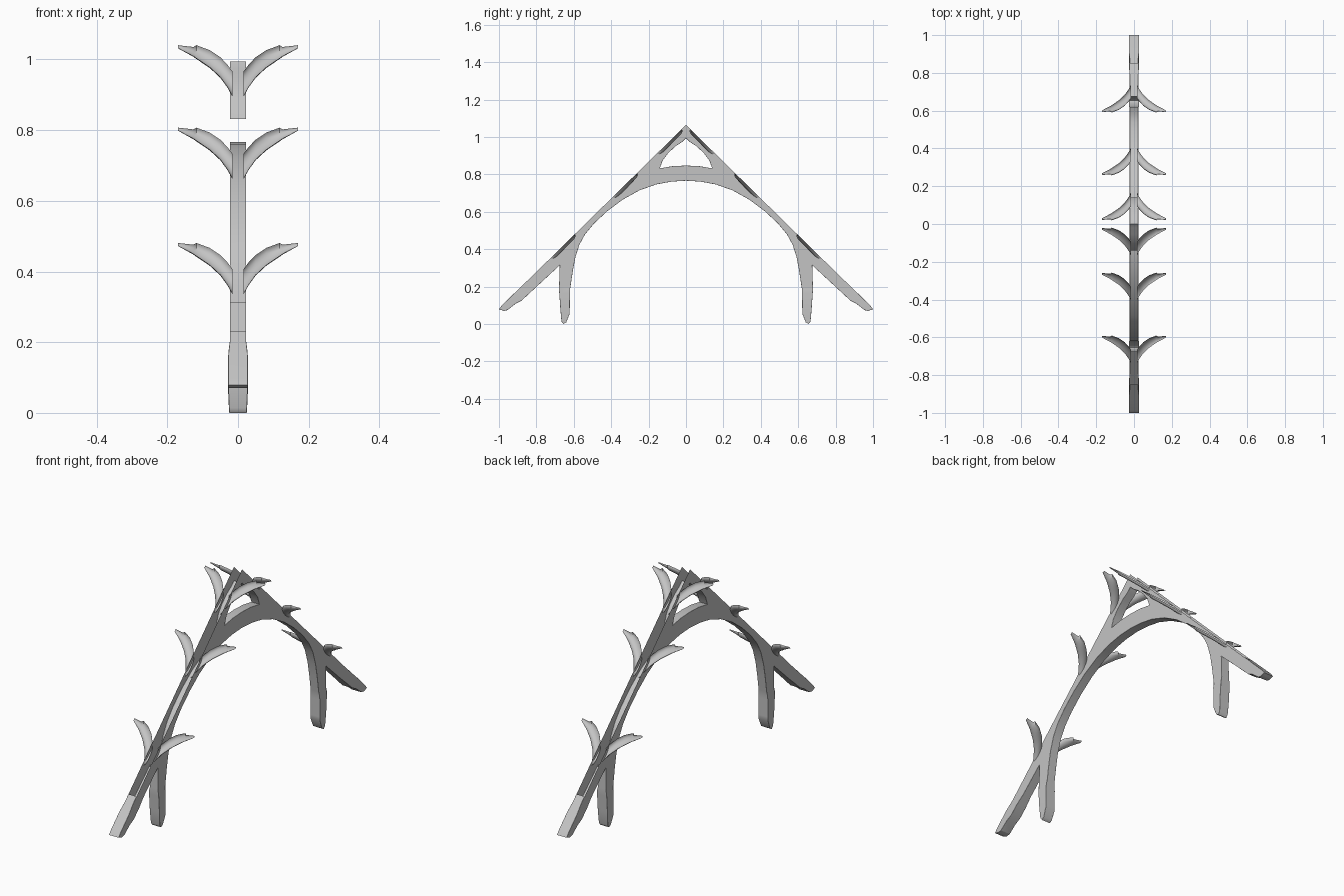
import bpy, bmesh
from math import pi, sin, cos, radians
from mathutils import Vector

cube = bpy.data.objects.get("Cube")
if cube:
    bpy.data.objects.remove(cube, do_unlink=True)

grey = bpy.data.materials.new("pale_grey")
grey.use_nodes = True
COLOUR = (0.55, 0.55, 0.55, 1)
grey.diffuse_color = COLOUR
grey.node_tree.nodes["Principled BSDF"].inputs["Base Color"].default_value = COLOUR

HALF = 0.023      # half thickness of the frame
APEX = 1.07       # ridge height
SLOPE = 0.98


def slope_z(y):
    return APEX - SLOPE * y


def add_object(name, bm):
    mesh = bpy.data.meshes.new(name)
    bm.to_mesh(mesh)
    bm.free()
    mesh.materials.append(grey)
    obj = bpy.data.objects.new(name, mesh)
    bpy.context.collection.objects.link(obj)
    bpy.ops.object.select_all(action='DESELECT')
    obj.select_set(True)
    bpy.context.view_layer.objects.active = obj
    bpy.ops.object.shade_smooth_by_angle(angle=radians(40))
    return obj


# Half outline of the frame in y, z
tail_top = [(0.85, slope_z(0.85)), (0.985, 0.105), (1.0, 0.085)]
tail_under = [(0.975, 0.076), (0.955, 0.08), (0.91, 0.115), (0.88, 0.13)]
leg = [(0.675, 0.32), (0.679, 0.19), (0.672, 0.09), (0.666, 0.02), (0.655, 0.006),
       (0.64, 0.015), (0.622, 0.06), (0.62, 0.19)]
arch = [(0.605, 0.29), (0.592, 0.36), (0.57, 0.43), (0.54, 0.485), (0.49, 0.545),
        (0.42, 0.61), (0.34, 0.67), (0.25, 0.72), (0.16, 0.752), (0.08, 0.767), (0, 0.772)]
opening = [(0, 0.853), (0.07, 0.85), (0.14, 0.838), (0.125, 0.88), (0.095, 0.92),
           (0.055, 0.957), (0.02, 0.98), (0, 1.0)]
outline = [(0, APEX)] + tail_top + tail_under + leg + arch + opening

# Extrude one half, leaving the roof edge open, then mirror it to the back
bm = bmesh.new()
face = bm.faces.new([bm.verts.new((-HALF, y, z)) for y, z in outline])
new = bmesh.ops.extrude_face_region(bm, geom=[face], use_keep_orig=True)["geom"]
bmesh.ops.translate(bm, vec=(2 * HALF, 0, 0), verts=[v for v in new if isinstance(v, bmesh.types.BMVert)])
open_faces = []
for f in bm.faces:
    if len(f.verts) == 4:
        at_centre = all(abs(v.co.y) < 1e-5 for v in f.verts)
        on_roof = all(abs(v.co.z - slope_z(v.co.y)) < 1e-4 and v.co.y < 0.86 for v in f.verts)
        if at_centre or on_roof:
            open_faces.append(f)
bmesh.ops.delete(bm, geom=open_faces, context='FACES')
bmesh.ops.mirror(bm, geom=bm.verts[:] + bm.edges[:] + bm.faces[:], axis='Y', merge_dist=0.0)
bmesh.ops.remove_doubles(bm, verts=bm.verts[:], dist=1e-5)
bmesh.ops.recalc_face_normals(bm, faces=bm.faces[:])

# Round the long edges
rim = [e for e in bm.edges if len(e.link_faces) == 2
       and any(len(f.verts) > 4 for f in e.link_faces)
       and any(len(f.verts) == 4 for f in e.link_faces)]
bmesh.ops.bevel(bm, geom=rim, offset=0.008, offset_type='OFFSET', segments=3,
                profile=0.5, affect='EDGES', clamp_overlap=True)

# Swell the feet slightly
for height in (0.21, 0.17, 0.08):
    bmesh.ops.bisect_plane(bm, geom=bm.verts[:] + bm.edges[:] + bm.faces[:],
                           plane_co=(0, 0, height), plane_no=(0, 0, 1))
low = min(v.co.z for v in bm.verts)
for v in bm.verts:
    if v.co.z < 0.19:
        v.co.x *= 1.2 if v.co.z > 0.03 else 1.1
    v.co.z -= low
frame = add_object("arched_frame", bm)
frame.modifiers.new("even_shading", 'WEIGHTED_NORMAL').keep_sharp = True

# Curved gutter-shaped leaves lying in the roof plane: x, rise of upper and lower edge
sections = [(0.015, -0.075, -0.145), (0.03, -0.055, -0.118), (0.05, -0.034, -0.09),
            (0.08, -0.014, -0.062), (0.118, 0.0, -0.036), (0.126, -0.005, -0.031),
            (0.17, 0.0, -0.008)]
STEPS = 8
down = Vector((0, -1, -1)).normalized()


def add_leaf(name, tip_y):
    bm = bmesh.new()
    rings = []
    tip_z = slope_z(tip_y) - 0.008
    for x, up, lo in sections:
        a = Vector((x, tip_y - up, tip_z + up))
        b = Vector((x, tip_y - lo, tip_z + lo))
        depth = min(0.016, 0.3 * (a - b).length)
        rings.append([bm.verts.new((a + b) / 2 + (a - b) / 2 * cos(pi * k / STEPS)
                                   + down * depth * sin(pi * k / STEPS))
                      for k in range(STEPS + 1)])
    for r, s in zip(rings, rings[1:]):
        for k in range(STEPS):
            bm.faces.new((r[k], r[k + 1], s[k + 1], s[k]))
    bmesh.ops.recalc_face_normals(bm, faces=bm.faces[:])
    if sum((f.normal.dot(down) for f in bm.faces)) < 0:
        bmesh.ops.reverse_faces(bm, faces=bm.faces[:])
    leaf = add_object(name, bm)
    mirror = leaf.modifiers.new("mirror", 'MIRROR')
    mirror.use_axis = (True, True, False)
    mirror.use_mirror_merge = False


for name, tip_y in (("lower_leaves", 0.593), ("middle_leaves", 0.26), ("upper_leaves", 0.022)):
    add_leaf(name, tip_y)
